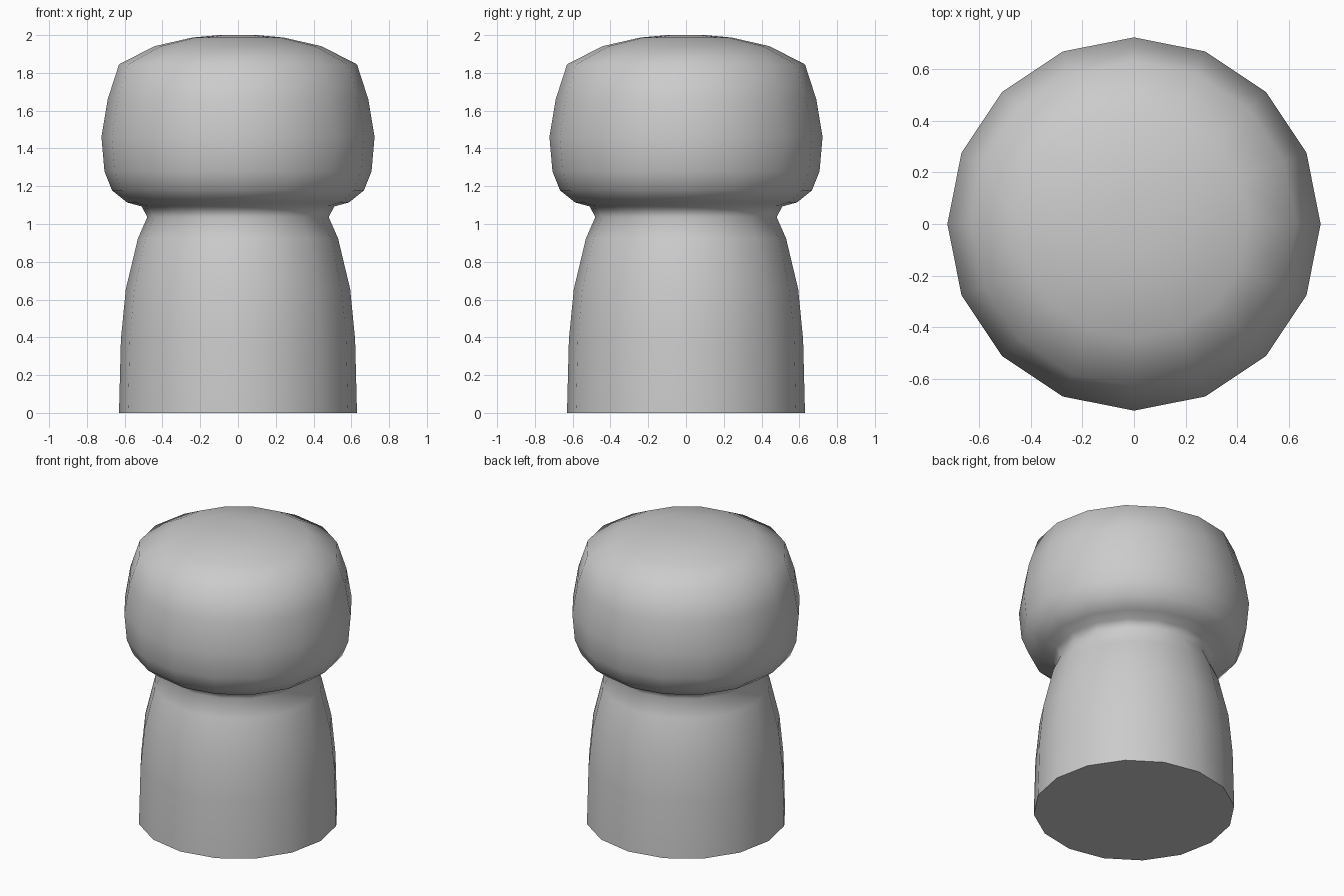
import bpy, bmesh, math

if "Cube" in bpy.data.objects:
    bpy.data.objects.remove(bpy.data.objects["Cube"])

SIDES = 16

# Profile as (radius, height), from base to crown
PROFILE = [(0.63, 0), (0.62, 0.39), (0.594, 0.655), (0.53, 0.923), (0.48, 1.037),
           (0.51, 1.093), (0.587, 1.114), (0.667, 1.178), (0.707, 1.279),
           (0.723, 1.46), (0.69, 1.66), (0.63, 1.845), (0.443, 1.941),
           (0.243, 1.987), (0.1, 2.0)]

bm = bmesh.new()
rings = []
for r, z in PROFILE:
    rings.append([bm.verts.new((r * math.cos(2 * math.pi * i / SIDES),
                                r * math.sin(2 * math.pi * i / SIDES), z))
                  for i in range(SIDES)])

# Side walls of the stem and bulging head
for low, high in zip(rings, rings[1:]):
    for i in range(SIDES):
        j = (i + 1) % SIDES
        bm.faces.new((low[i], low[j], high[j], high[i])).smooth = True

# Flat base and crown
bm.faces.new(rings[0][::-1])
bm.faces.new(rings[-1]).smooth = True

# Sharp rim around the base
for e in bm.edges:
    if all(v.co.z < 0.001 for v in e.verts):
        e.smooth = False

mesh = bpy.data.meshes.new("bottle_cork")
bm.to_mesh(mesh)
bm.free()
cork = bpy.data.objects.new("bottle_cork", mesh)
bpy.context.collection.objects.link(cork)
